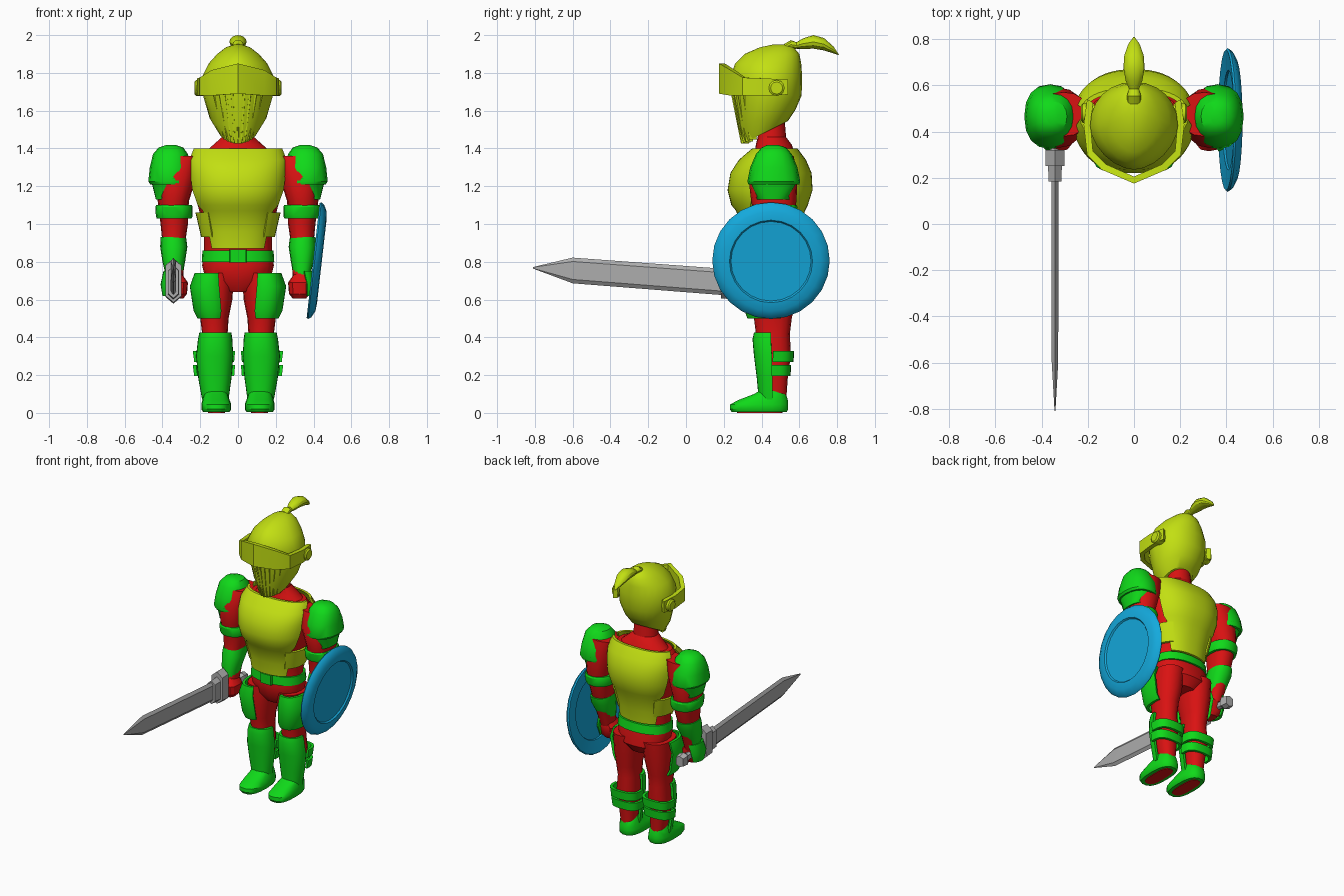
import bpy, bmesh, math
from mathutils import Vector, Matrix


def material(name, r, g, b):
    m = bpy.data.materials.new(name)
    m.diffuse_color = (r, g, b, 1)
    return m


YELLOW = material("yellow_plate", 0.54, 0.74, 0.006)
GREEN = material("green_plate", 0.005, 0.70, 0.01)
RED = material("red_cloth", 0.70, 0.006, 0.006)
BLUE = material("blue_shield", 0.007, 0.40, 0.72)
GREY = material("grey_steel", 0.42, 0.42, 0.42)


def skin(name, mat, rings, matrix=None):
    """Join equal rings of points into a closed, capped solid."""
    bm = bmesh.new()
    rows = [[bm.verts.new(p) for p in ring] for ring in rings]
    n = len(rows[0])
    for a, b in zip(rows, rows[1:]):
        for i in range(n):
            j = (i + 1) % n
            bm.faces.new((a[i], a[j], b[j], b[i]))
    bm.faces.new(rows[0])
    bm.faces.new(rows[-1])
    bmesh.ops.recalc_face_normals(bm, faces=bm.faces)
    if matrix:
        bmesh.ops.transform(bm, matrix=matrix, verts=bm.verts)
    me = bpy.data.meshes.new(name)
    bm.to_mesh(me)
    bm.free()
    me.materials.append(mat)
    ob = bpy.data.objects.new(name, me)
    bpy.context.collection.objects.link(ob)
    bpy.ops.object.select_all(action='DESELECT')
    ob.select_set(True)
    bpy.context.view_layer.objects.active = ob
    bpy.ops.object.shade_smooth_by_angle(angle=math.radians(32))
    return ob


def section(sec, angles, pf, pb, inset=0):
    """Rounded outline inside bounds (z, x0, x1, y0, y1, tilt)."""
    z, x0, x1, y0, y1 = sec[:5]
    tilt = sec[5] if len(sec) > 5 else 0
    cx, cy = (x0 + x1) / 2, (y0 + y1) / 2
    rx, ry = (x1 - x0) / 2 - inset, (y1 - y0) / 2 - inset
    pts = []
    for a in angles:
        c, s = math.cos(a), math.sin(a)
        e = 2 / (pf if s < 0 else pb)
        dy = math.copysign(abs(s) ** e, s) * ry
        pts.append((cx + math.copysign(abs(c) ** e, c) * rx, cy + dy, z + tilt * dy))
    return pts


def loft(name, mat, secs, n=20, p=2.3, pf=None, arc=None, thick=0.018, sym=False):
    """Stack sections; arc=(centre, first half-width, last half-width) makes a curved plate."""
    rings = []
    for k, sec in enumerate(secs):
        if arc:
            mid, h0, h1 = arc
            h = h0 + (h1 - h0) * k / (len(secs) - 1)
            ang = [math.radians(mid - h + 2 * h * i / n) for i in range(n + 1)]
            ring = section(sec, ang, pf or p, p)
            ring += section(sec, ang[::-1], pf or p, p, thick)
        else:
            ang = [2 * math.pi * i / n for i in range(n)]
            ring = section(sec, ang, pf or p, p)
        rings.append(ring)
    if not sym:
        return skin(name, mat, rings)
    for side, s in (("left_", 1), ("right_", -1)):
        skin(side + name, mat, [[(s * x, y, z) for x, y, z in r] for r in rings])


def centred(rows):
    """Rows (z, half width, y0, y1, tilt) around x = 0."""
    return [(r[0], -r[1], r[1]) + tuple(r[2:]) for r in rows]


# --- torso, neck and hips ---
loft("torso", RED, centred([(0.84, .18, .35, .56), (0.95, .18, .34, .57), (1.05, .20, .30, .60),
     (1.2, .24, .27, .63), (1.32, .245, .31, .61), (1.385, .20, .36, .57)]))
loft("neck", RED, centred([(1.36, .20, .36, .58), (1.42, .13, .37, .56),
     (1.46, .085, .38, .53), (1.58, .075, .38, .52)]), p=2)
loft("hips", RED, centred([(0.64, .08, .38, .56), (0.70, .17, .34, .60),
     (0.78, .19, .33, .59), (0.86, .18, .34, .57)]))
plate = centred([(0.87, .18, .31, .59), (0.96, .19, .30, .60), (1.07, .215, .265, .63),
                 (1.10, .235, .24, .645), (1.18, .257, .22, .67), (1.27, .263, .235, .665),
                 (1.34, .262, .28, .635), (1.40, .235, .35, .59)])
loft("breastplate", YELLOW, plate, arc=(-90, 48, 84))
loft("backplate", YELLOW, plate, arc=(90, 50, 76))
loft("side_panel", YELLOW, [(0.93, -.195, .195, .30, .60), (1.06, -.225, .225, .27, .63)],
     n=10, arc=(0, 48, 48), sym=True)

# --- belt ---
loft("belt", GREEN, centred([(0.80, .192, .322, .598), (0.86, .188, .328, .588)]))
loft("buckle", GREEN, centred([(0.795, .045, .31, .345), (0.865, .045, .31, .345)]), n=8, p=8)

# --- helmet ---
loft("helmet", YELLOW, centred([(1.485, .10, .30, .54, .5), (1.56, .15, .275, .58, .3),
     (1.68, .185, .245, .612), (1.78, .19, .235, .615), (1.85, .155, .26, .61),
     (1.90, .11, .31, .60), (1.935, .065, .39, .57), (1.95, .02, .46, .53)]), n=24, p=2.1, pf=1.75)


def front_y(x, rx, cy, ry):
    return cy - ry * (1 - (abs(x) / rx) ** 1.75) ** (1 / 1.75)


# upright bars over the face opening
for i in range(-4, 5):
    xt, xb = i * .032, i * .018
    yt, yb = front_y(xt, .185, .43, .185), front_y(xb, .10, .42, .12)
    zb = 1.485 + .5 * (yb - .42)
    skin("face_bar", YELLOW, [[(x - w, y + .03, z), (x - w * .6, y - .009, z),
                               (x + w * .6, y - .009, z), (x + w, y + .03, z)]
         for x, y, z, w in ((xb, yb, zb, .005), (xt, yt, 1.70, .010))])

# peaked visor band: (x, y, bottom, top) for one side
half = [(.203, .54, 1.685, 1.765), (.218, .43, 1.68, 1.77), (.203, .30, 1.68, 1.775),
        (.14, .235, 1.68, 1.815)]
band = half + [(0, .175, 1.69, 1.85)] + [(-x, y, b, t) for x, y, b, t in half[::-1]]
rings = []
for x, y, b, t in band:
    inward = (Vector((0, .43, 0)) - Vector((x, y, 0))).normalized() * .03
    ix, iy = x + inward.x, y + inward.y
    rings.append([(x, y, b), (x, y, t), (ix, iy, t), (ix, iy, b)])
skin("visor", YELLOW, rings)

# visor hinges
for side, s in (("left_", 1), ("right_", -1)):
    skin(side + "hinge", YELLOW, [[(s * x, .48 + r * math.cos(a), 1.72 + r * math.sin(a))
         for a in [math.tau * i / 12 for i in range(12)]]
         for x, r in ((.17, .042), (.222, .042), (.23, .032))])

# plume sweeping back: (y, z, radius)
skin("plume", YELLOW, [[(r * math.cos(a), y, z + .78 * r * math.sin(a))
     for a in [math.tau * i / 12 for i in range(12)]]
     for y, z, r in ((.52, 1.93, .03), (.555, 1.95, .03), (.585, 1.945, .022), (.62, 1.955, .036),
                     (.675, 1.964, .046), (.73, 1.952, .042), (.78, 1.922, .024), (.81, 1.895, .002))])

# --- arms ---
loft("arm", RED, [(0.70, .29, .38, .34, .46), (0.9, .28, .40, .37, .53), (1.0, .265, .41, .37, .56),
     (1.12, .26, .425, .345, .585), (1.25, .22, .43, .33, .59), (1.36, .20, .41, .38, .57)],
     n=16, sym=True)
loft("shoulder_cap", GREEN, [(1.21, .255, .465, .33, .60), (1.225, .25, .475, .325, .605),
     (1.30, .25, .467, .34, .59), (1.37, .265, .45, .37, .56), (1.405, .29, .42, .40, .53),
     (1.418, .33, .38, .43, .49)], n=16, sym=True)
loft("shoulder_lame", GREEN, [(1.13, .29, .435, .36, .565), (1.24, .25, .462, .33, .60)],
     n=14, arc=(0, 55, 110), sym=True)
loft("elbow_band", GREEN, [(1.03, .245, .43, .355, .58), (1.045, .24, .435, .35, .585),
     (1.09, .24, .438, .345, .59), (1.10, .245, .433, .35, .585)], n=16, sym=True)
loft("forearm_guard", GREEN, [(0.72, .295, .38, .345, .465), (0.80, .28, .40, .345, .49),
     (0.88, .268, .412, .355, .54), (0.93, .275, .41, .37, .55)], n=16, sym=True)
loft("hand", RED, [(0.605, .29, .36, .34, .43), (0.63, .27, .38, .32, .45),
     (0.69, .265, .385, .315, .46), (0.74, .30, .375, .35, .45)], n=12, p=2.8, sym=True)
loft("gauntlet", GREEN, [(0.62, .28, .40, .325, .45), (0.68, .28, .41, .31, .47),
     (0.75, .285, .395, .33, .475)], n=10, arc=(0, 65, 80), sym=True)

# --- legs ---
loft("leg", RED, [(0.06, .07, .165, .42, .53), (0.2, .06, .185, .40, .54), (0.3, .05, .20, .38, .555),
     (0.42, .055, .19, .37, .55), (0.5, .05, .20, .36, .56), (0.6, .03, .21, .34, .58),
     (0.74, .02, .21, .34, .595)], n=16, sym=True)
loft("thigh_plate", GREEN, [(0.50, .06, .215, .325, .575), (0.54, .045, .235, .31, .585),
     (0.67, .05, .255, .295, .605), (0.74, .06, .23, .31, .60)], n=14, arc=(-50, 72, 66), sym=True)
loft("greave", GREEN, [(0.07, .05, .19, .385, .53), (0.18, .035, .21, .375, .545),
     (0.30, .025, .222, .36, .555), (0.39, .03, .212, .352, .555), (0.425, .035, .205, .36, .55)],
     n=14, arc=(-90, 90, 88), sym=True)
for label, z, y1 in (("upper", .27, .573), ("lower", .195, .557)):
    loft(label + "_calf_strap", GREEN, [(z, .02, .232, .385, y1 - .004), (z + .058, .015, .24, .385, y1)],
         n=12, p=2.8, arc=(90, 96, 96), sym=True)

# --- feet ---
loft("shoe", GREEN, [(0.004, .045, .185, .24, .535), (0.02, .036, .194, .23, .543),
     (0.045, .036, .194, .232, .543), (0.07, .045, .188, .28, .54), (0.10, .055, .18, .36, .53),
     (0.125, .065, .17, .40, .50)], n=18, p=2.6, sym=True)
loft("sole", RED, [(0, .07, .16, .27, .51), (0.006, .07, .16, .27, .51)], n=16, p=3, sym=True)


# --- sword in the right hand: (y, centre z, half thickness, half height) ---
def blade_rings(rows):
    return [[(-.342 + t * u, y, z + h * v) for u, v in
             ((0, 1), (1, .7), (1, -.7), (0, -1), (-1, -.7), (-1, .7))] for y, z, t, h in rows]


skin("sword_blade", GREY, blade_rings([(.24, .69, .015, .07), (-.60, .754, .014, .068),
                                       (-.81, .768, .002, .004)]))
skin("sword_collar", GREY, blade_rings([(.185, .692, .028, .085), (.26, .69, .030, .09)]))
skin("sword_guard", GREY, blade_rings([(.25, .70, .042, .115), (.32, .698, .042, .12)]))
skin("sword_grip", GREY, blade_rings([(.31, .682, .018, .024), (.51, .665, .018, .024)]))
skin("sword_pommel", GREY, blade_rings([(.49, .667, .022, .03), (.515, .665, .034, .045),
                                        (.56, .661, .028, .038)]))

# --- round shield on the left arm: (height, radius), back to front ---
turn = Matrix.Translation((.398, .45, .807)) @ Matrix.Rotation(math.radians(96.5), 4, 'Y')
profile = [(.018, .20), (.018, .212), (.010, .216), (0, .305), (.008, .311), (.024, .30),
           (.042, .265), (.046, .22), (.036, .212), (.036, .20)]
skin("shield", BLUE, [[(r * math.cos(a), r * math.sin(a), h)
     for a in [math.tau * i / 24 for i in range(24)]] for h, r in profile], turn)
